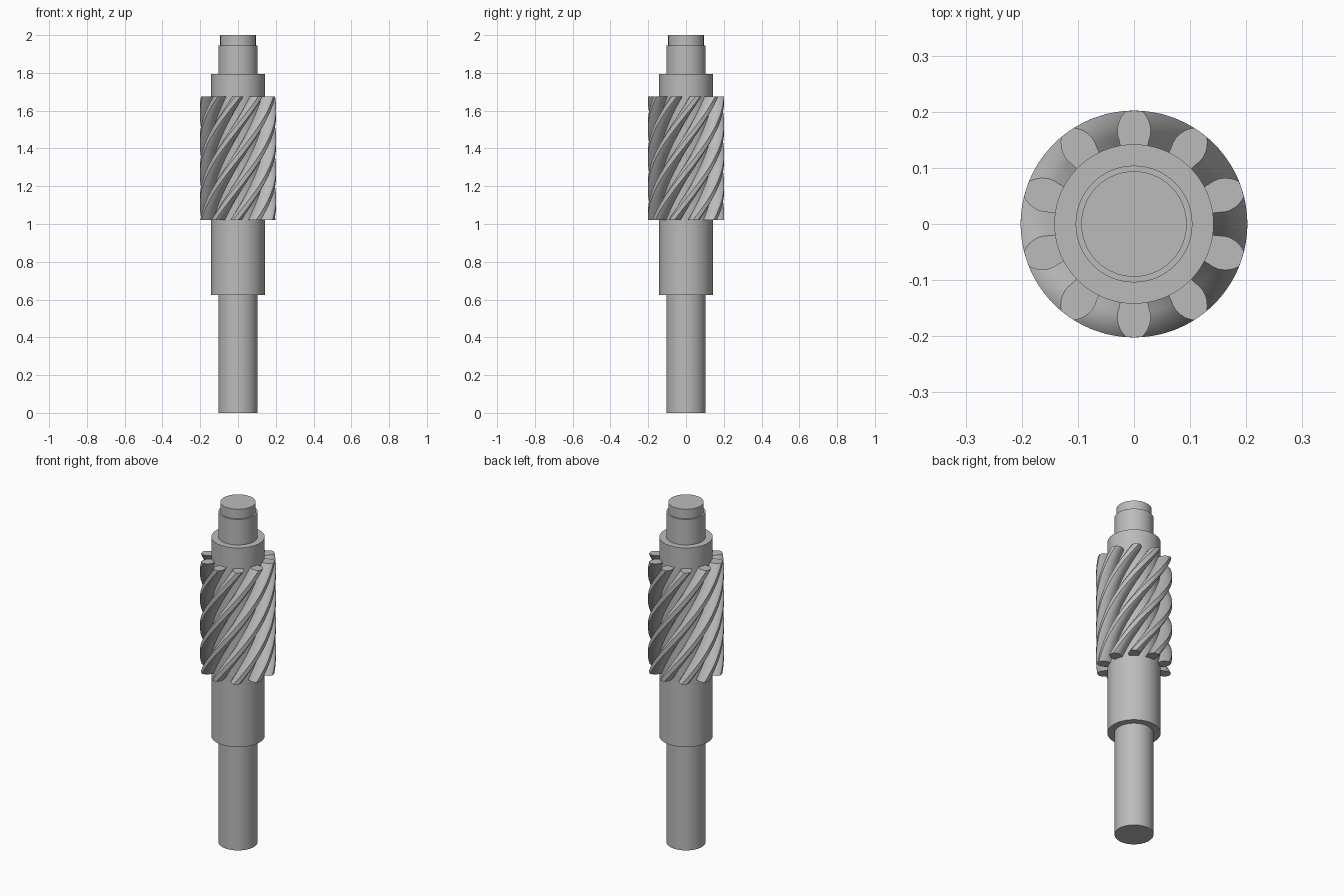
import bpy, bmesh, math

# Remove the default cube
cube = bpy.data.objects.get("Cube")
if cube:
    bpy.data.objects.remove(cube, do_unlink=True)

# Single machined-steel colour
steel = bpy.data.materials.new("steel_grey")
steel.use_nodes = True
colour = (0.5, 0.5, 0.5, 1)
steel.diffuse_color = colour
steel.node_tree.nodes["Principled BSDF"].inputs["Base Color"].default_value = colour


def make_object(name, bm, angle):
    bmesh.ops.recalc_face_normals(bm, faces=bm.faces)
    mesh = bpy.data.meshes.new(name)
    bm.to_mesh(mesh)
    bm.free()
    obj = bpy.data.objects.new(name, mesh)
    bpy.context.collection.objects.link(obj)
    mesh.materials.append(steel)
    bpy.ops.object.select_all(action="DESELECT")
    obj.select_set(True)
    bpy.context.view_layer.objects.active = obj
    bpy.ops.object.shade_smooth_by_angle(angle=math.radians(angle))
    return obj


# Stepped shaft: one lathed profile of (radius, height)
def shaft(profile, segments=96):
    bm = bmesh.new()
    rings = []
    for r, z in profile:
        rings.append([bm.verts.new((r * math.cos(math.tau * i / segments),
                                    r * math.sin(math.tau * i / segments), z))
                      for i in range(segments)])
    for low, high in zip(rings, rings[1:]):
        for i in range(segments):
            j = (i + 1) % segments
            bm.faces.new((low[i], low[j], high[j], high[i]))
    bm.faces.new(rings[0])
    bm.faces.new(rings[-1])
    return make_object("stepped_shaft", bm, 30)


shaft([(0.104, 0), (0.104, 0.625), (0.142, 0.625), (0.142, 1.795),
       (0.104, 1.795), (0.104, 1.945), (0.094, 1.945), (0.094, 2)])

# Helical gear: a petal-shaped tooth section swept up a twist
TEETH = 10
BOTTOM, TOP = 1.02, 1.675
TWIST = math.radians(148)
LAYERS = 60
flank = [(0.024, 0.135), (0.026, 0.147), (0.029, 0.158), (0.030, 0.168),
         (0.028, 0.179), (0.024, 0.189), (0.019, 0.196), (0.014, 0.2015)]
section = flank + [(0, 0.202)] + [(-x, y) for x, y in reversed(flank)]


def add_tooth(bm, start):
    rings = []
    for k in range(LAYERS + 1):
        t = k / LAYERS
        a = start - TWIST * (1 - t)
        c, s = math.cos(a), math.sin(a)
        rings.append([bm.verts.new((x * c - y * s, x * s + y * c, BOTTOM + (TOP - BOTTOM) * t))
                      for x, y in section])
    n = len(section)
    for low, high in zip(rings, rings[1:]):
        for i in range(n):
            j = (i + 1) % n
            bm.faces.new((low[i], low[j], high[j], high[i]))
    bm.faces.new(rings[0])
    bm.faces.new(rings[-1])


bm = bmesh.new()
for tooth in range(TEETH):
    add_tooth(bm, math.tau * tooth / TEETH)
make_object("helical_gear_teeth", bm, 35)
